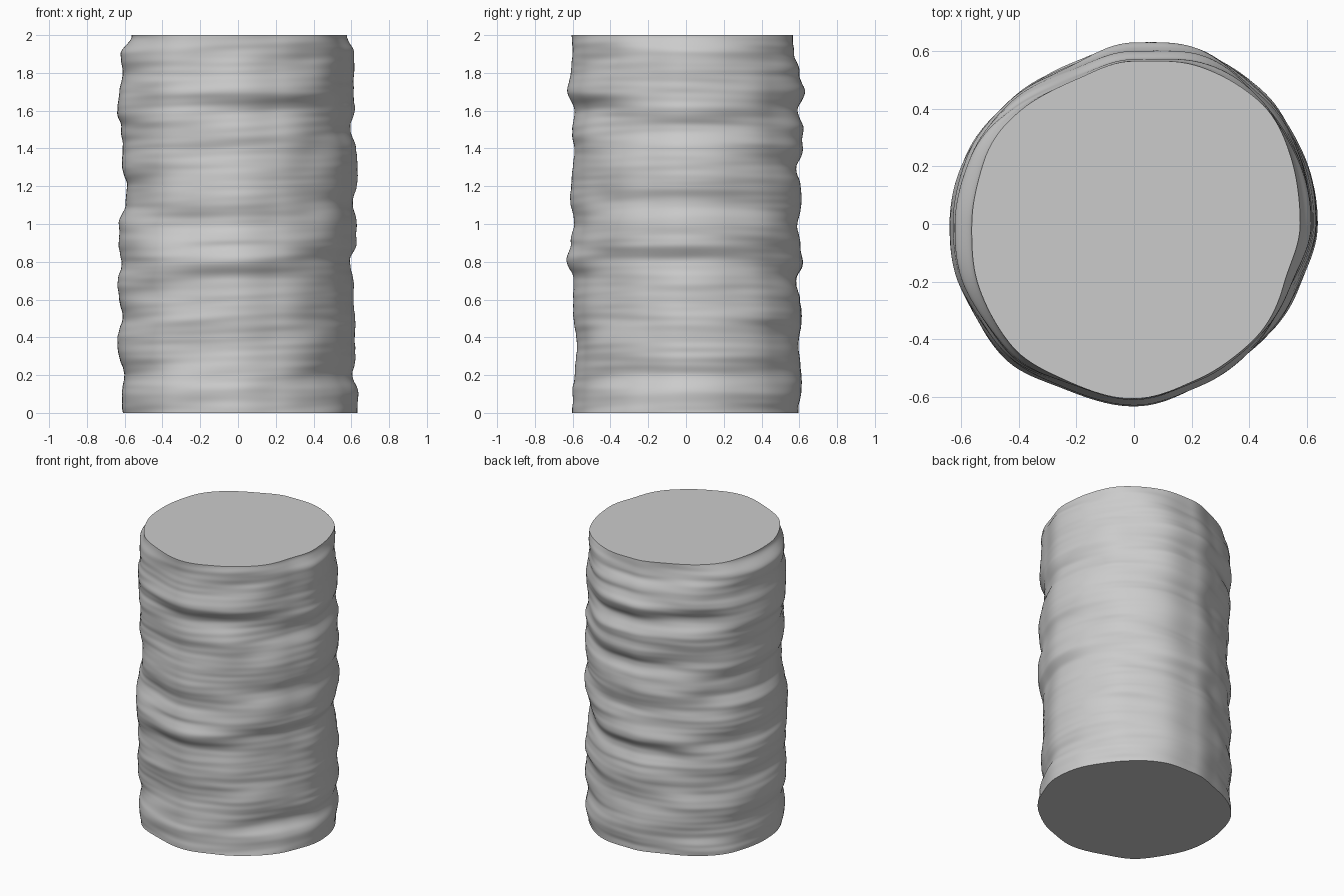
import bpy
import bmesh
from math import sin, cos, pi, floor
from mathutils import Vector, noise

cube = bpy.data.objects.get("Cube")
if cube:
    bpy.data.objects.remove(cube, do_unlink=True)

HEIGHT, RADIUS = 2.0, 0.6
SEGMENTS, RINGS = 160, 240

# Side profiles from bottom to top, evenly spaced, in thousandths off RADIUS
LEFT = [32, 40, 4, 28, 20, 17, 6, 8, -4, 22, 35, 5, 27, 37, 22, -5, 16, 10, 14, 12, -20]
RIGHT = [12, 18, 0, 30, 35, 12, 30, 42, 12, 30, 33, -5, -8, 18, 12, 15, 45, 30, 10, 20, -32]
BACK = [-5, 5, 12, 0, -2, 15, 5, -18, 15, 5, -10, 12, 8, -18, 15, 20, -10, 24, 5, -25, -30]
FRONT = [5, 0, -10, -20, -18, -3, -5, -5, 30, 10, -10, 10, 8, -2, -8, 0, -8, 28, 8, 2, 4]
# Lobes of the plan, counter-clockwise from the left side, zero on the axes
LOBES = [0, 4, 14, 24, 0, -25, -17, -6, 0, 8, 12, -12, 0, -18, -27, -26, 0]


def sample(profile, t):
    """Smooth value of an evenly spaced profile at t in 0..1."""
    f = t * (len(profile) - 1)
    i = min(int(floor(f)), len(profile) - 2)
    k = (1 - cos((f - i) * pi)) / 2
    return (profile[i] * (1 - k) + profile[i + 1] * k) / 1000


def strata(c, s, z, stretch, seed):
    """Noise squashed in height, so that it forms nearly level ridges."""
    return noise.noise(Vector((c * 1.3 + seed, s * 1.3, z * stretch - c * 0.5)))


def radius(angle, t):
    c, s, z = cos(angle), sin(angle), t * HEIGHT
    side = sample(LEFT if c > 0 else RIGHT, t) * c * c
    side += sample(BACK if s > 0 else FRONT, t) * s * s
    lobe = sample(LOBES, angle / (2 * pi))
    ridges = 0.03 * strata(c, s, z, 5, 7) * sin(2 * angle) ** 2
    ripples = 0.01 * strata(c, s, z, 10, 3) + 0.003 * strata(c, s, z, 28, 9)
    return RADIUS + side + lobe + ridges + ripples


# Layered column with flat ends
bm = bmesh.new()
rings = []
for j in range(RINGS + 1):
    t = j / RINGS
    ring = []
    for i in range(SEGMENTS):
        a = 2 * pi * i / SEGMENTS
        r = radius(a, t)
        ring.append(bm.verts.new((r * cos(a), r * sin(a), t * HEIGHT)))
    rings.append(ring)
for low, high in zip(rings, rings[1:]):
    for i in range(SEGMENTS):
        n = (i + 1) % SEGMENTS
        bm.faces.new((low[i], low[n], high[n], high[i]))
bm.faces.new(reversed(rings[0]))
bm.faces.new(rings[-1])

mesh = bpy.data.meshes.new("rock_column")
bm.to_mesh(mesh)
bm.free()
column = bpy.data.objects.new("rock_column", mesh)
bpy.context.collection.objects.link(column)

# Plain stone colour
stone = bpy.data.materials.new("grey_stone")
stone.use_nodes = True
colour = (0.6, 0.6, 0.6, 1)
stone.diffuse_color = colour
stone.node_tree.nodes["Principled BSDF"].inputs["Base Color"].default_value = colour
mesh.materials.append(stone)

# Smooth side, crisp rims
bpy.ops.object.select_all(action="DESELECT")
column.select_set(True)
bpy.context.view_layer.objects.active = column
bpy.ops.object.shade_smooth_by_angle(angle=pi / 4)
